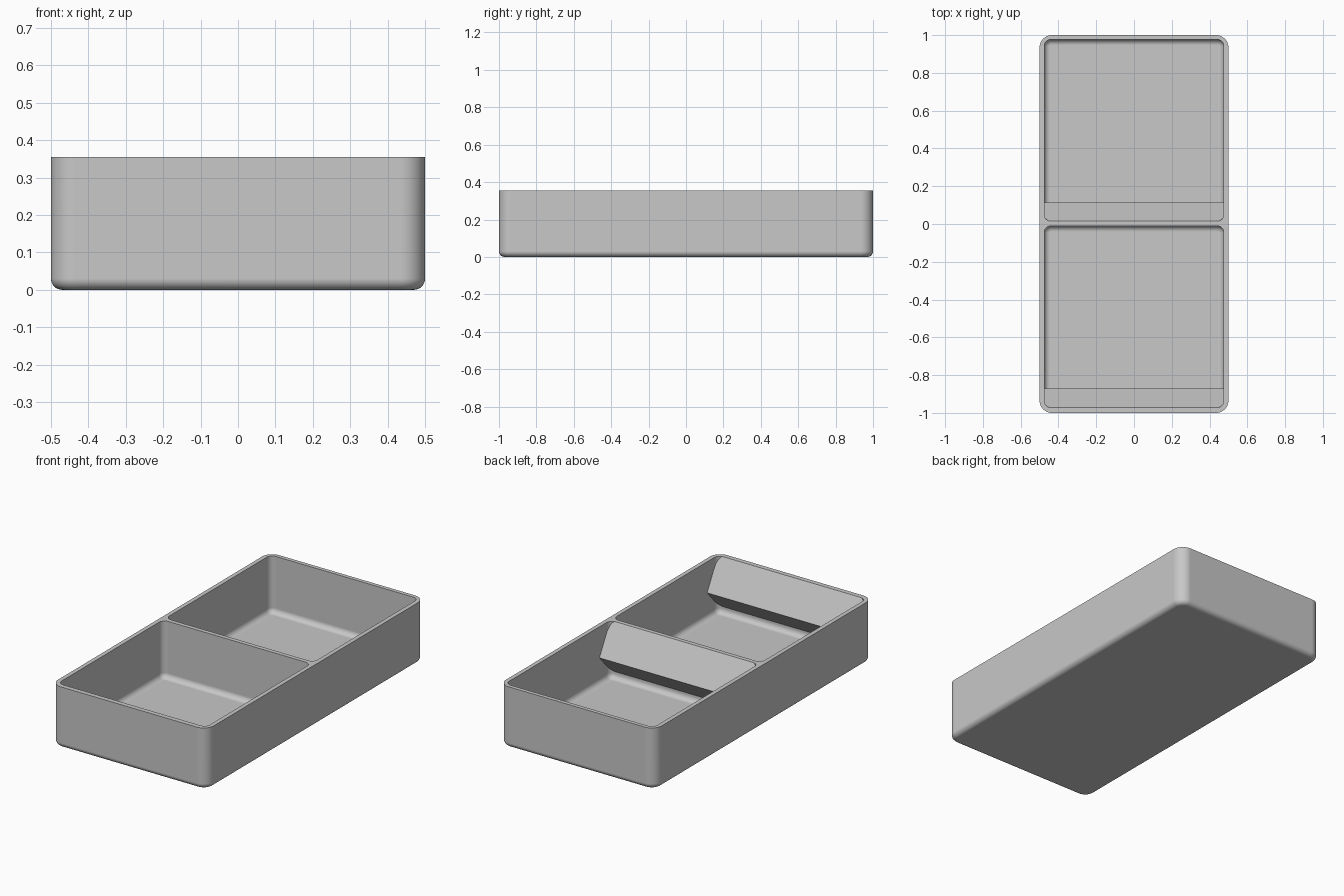
import bpy, bmesh
from mathutils import Matrix, Vector

if "Cube" in bpy.data.objects:
    bpy.data.objects.remove(bpy.data.objects["Cube"], do_unlink=True)

HEIGHT = 0.355
FLOOR = 0.025
INNER_X = 0.475
LEDGE = 0.1

grey = bpy.data.materials.new("light grey plastic")
grey.use_nodes = True
colour = (0.58, 0.58, 0.58, 1)
grey.diffuse_color = colour
grey.node_tree.nodes["Principled BSDF"].inputs["Base Color"].default_value = colour


def add_object(name, bm):
    bmesh.ops.recalc_face_normals(bm, faces=bm.faces)
    mesh = bpy.data.meshes.new(name)
    bm.to_mesh(mesh)
    bm.free()
    mesh.materials.append(grey)
    obj = bpy.data.objects.new(name, mesh)
    bpy.context.collection.objects.link(obj)
    return obj


def rounded_block(name, x, y0, y1, z0, z1, corner, base):
    """Block with rounded upright corners and a rounded lower edge."""
    bm = bmesh.new()
    size = Matrix.Diagonal((2 * x, y1 - y0, z1 - z0, 1))
    place = Matrix.Translation((0, (y0 + y1) / 2, (z0 + z1) / 2))
    bmesh.ops.create_cube(bm, size=1, matrix=place @ size)
    upright = [e for e in bm.edges if abs(e.verts[0].co.z - e.verts[1].co.z) > 0.01]
    bmesh.ops.bevel(bm, geom=upright, offset=corner, segments=10, profile=0.5, affect='EDGES')
    low = [e for e in bm.edges if all(v.co.z < z0 + 0.001 for v in e.verts)]
    bmesh.ops.bevel(bm, geom=low, offset=base, segments=8, profile=0.5, affect='EDGES')
    return add_object(name, bm)


def ledge_prism(name, wall):
    """Wedge against a wall: steep sloped face above, undercut below."""
    bm = bmesh.new()
    back = wall - LEDGE / 2
    profile = [(back, HEIGHT + 0.09), (wall + LEDGE, 0.175), (back, 0.01)]
    face = bm.faces.new([bm.verts.new((-0.6, y, z)) for y, z in profile])
    ext = bmesh.ops.extrude_face_region(bm, geom=[face])
    moved = [v for v in ext["geom"] if isinstance(v, bmesh.types.BMVert)]
    bmesh.ops.translate(bm, verts=moved, vec=Vector((1.2, 0, 0)))
    return add_object(name, bm)


def cut(target, tool):
    """Subtract the tool from the target and discard the tool."""
    mod = target.modifiers.new("cut", 'BOOLEAN')
    mod.operation = 'DIFFERENCE'
    mod.solver = 'EXACT'
    mod.object = tool
    bpy.context.view_layer.update()
    deps = bpy.context.evaluated_depsgraph_get()
    mesh = bpy.data.meshes.new_from_object(target.evaluated_get(deps))
    target.modifiers.clear()
    target.data = mesh
    bpy.data.objects.remove(tool, do_unlink=True)


# Outer shell
tray = rounded_block("divided_tray", 0.5, -1, 1, 0, HEIGHT, 0.065, 0.03)

# Two compartments, each keeping a sloped ledge on its front wall
for name, y0, y1 in (("front", -0.972, -0.01), ("back", 0.015, 0.977)):
    cavity = rounded_block(name + "_cavity", INNER_X, y0, y1, FLOOR, HEIGHT + 0.2, 0.035, 0.03)
    cut(cavity, ledge_prism(name + "_ledge", y0))
    cut(tray, cavity)

# Smooth the fillets while keeping flat faces and rims crisp
bpy.ops.object.select_all(action='DESELECT')
tray.select_set(True)
bpy.context.view_layer.objects.active = tray
bpy.ops.object.shade_smooth_by_angle(angle=0.5)
weighted = tray.modifiers.new("even_shading", 'WEIGHTED_NORMAL')
weighted.keep_sharp = True
